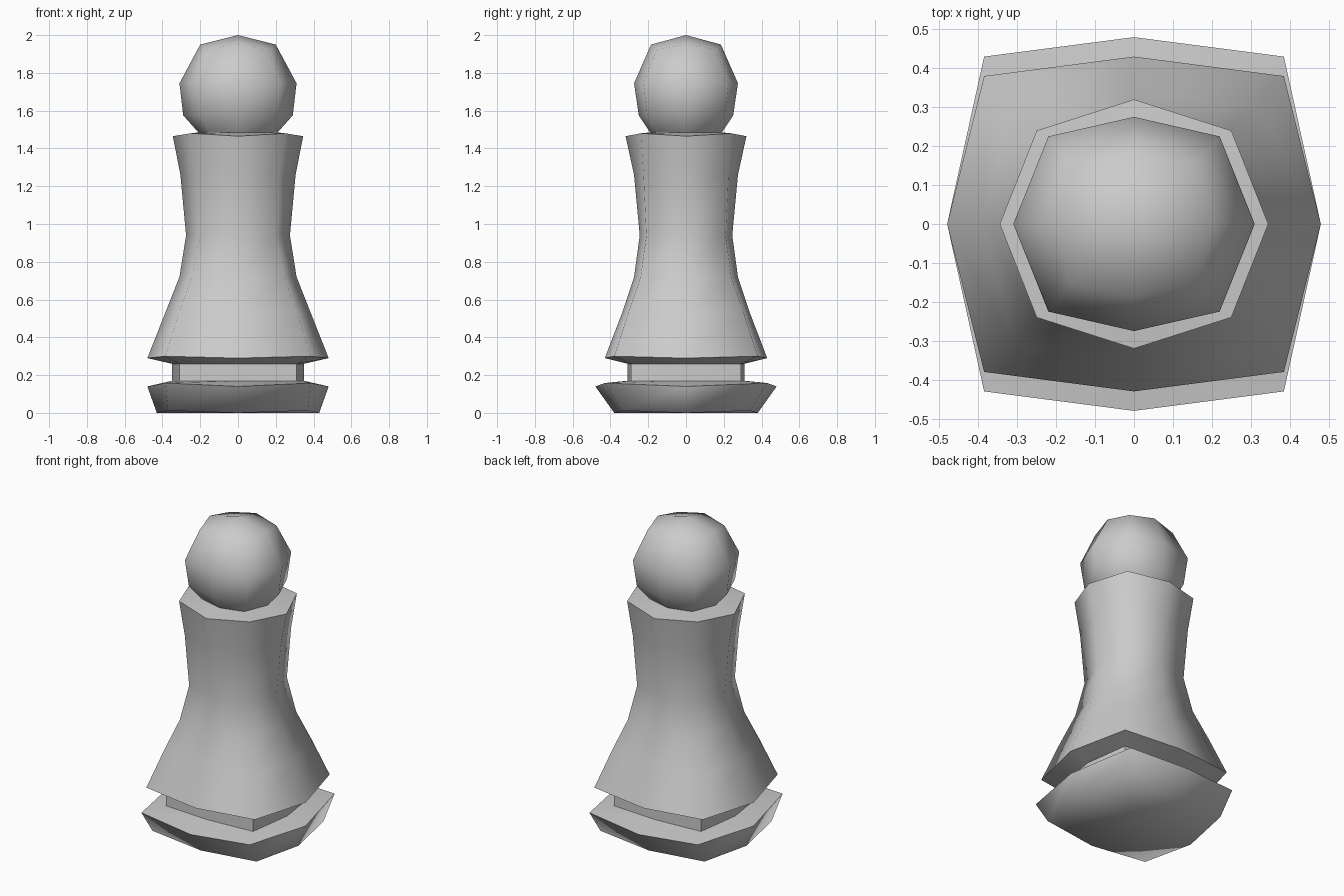
import bpy, bmesh, math

if "Cube" in bpy.data.objects:
    bpy.data.objects.remove(bpy.data.objects["Cube"])


def ring(z, x, y, cx, cy, lift=0.0):
    """Eight points: side midpoints at x / y, corners at (cx, cy), raised by lift."""
    c = z + lift
    return [(x, 0, z), (cx, cy, c), (0, y, z), (-cx, cy, c),
            (-x, 0, z), (-cx, -cy, c), (0, -y, z), (cx, -cy, c)]


def loft(name, rings, angle, bottom=None, top=None):
    """Skin through the rings; bottom / top give the height of a fan cap."""
    bm = bmesh.new()
    rows = [[bm.verts.new(p) for p in ring(*r)] for r in rings]
    for a, b in zip(rows, rows[1:]):
        for i in range(8):
            j = (i + 1) % 8
            bm.faces.new((a[i], a[j], b[j], b[i]))
    for z, row in ((bottom, rows[0][::-1]), (top, rows[-1])):
        if z is not None:
            tip = bm.verts.new((0, 0, z))
            for i in range(8):
                bm.faces.new((row[i], row[(i + 1) % 8], tip))
    bm.normal_update()
    mesh = bpy.data.meshes.new(name)
    bm.to_mesh(mesh)
    bm.free()
    ob = bpy.data.objects.new(name, mesh)
    bpy.context.collection.objects.link(ob)
    bpy.ops.object.select_all(action='DESELECT')
    ob.select_set(True)
    bpy.context.view_layer.objects.active = ob
    bpy.ops.object.shade_smooth_by_angle(angle=math.radians(angle))


# rings where neighbouring parts meet
groove_low = (0.17, 0.35, 0.31, 0.31, 0.29)
groove_high = (0.26, 0.35, 0.31, 0.31, 0.29)
collar = (1.465, 0.345, 0.32, 0.25, 0.24, 0.015)
head_low = (1.485, 0.21, 0.19, 0.15, 0.15)

# foot slab
loft("base", [
    (0.0, 0.43, 0.38, 0.37, 0.34, 0.012),
    (0.14, 0.48, 0.48, 0.385, 0.43, 0.018),
    groove_low], 88, bottom=0.0)

# recessed band between foot and body
loft("groove", [groove_low, groove_high], 40)

# flared body with narrow waist
loft("body", [
    groove_high,
    (0.29, 0.48, 0.43, 0.385, 0.38, 0.01),
    (0.53, 0.385, 0.338, 0.312, 0.305),
    (0.72, 0.31, 0.275, 0.245, 0.24),
    (0.94, 0.275, 0.245, 0.20, 0.21),
    (1.26, 0.305, 0.275, 0.22, 0.225),
    collar], 80)

# flat ledge around the foot of the head
loft("collar_top", [collar, head_low], 40)

# round head with a shallow pointed cap
loft("head", [
    head_low,
    (1.575, 0.29, 0.25, 0.205, 0.205),
    (1.745, 0.31, 0.275, 0.22, 0.225),
    (1.95, 0.20, 0.185, 0.165, 0.155, -0.025)], 75, top=2.0)
